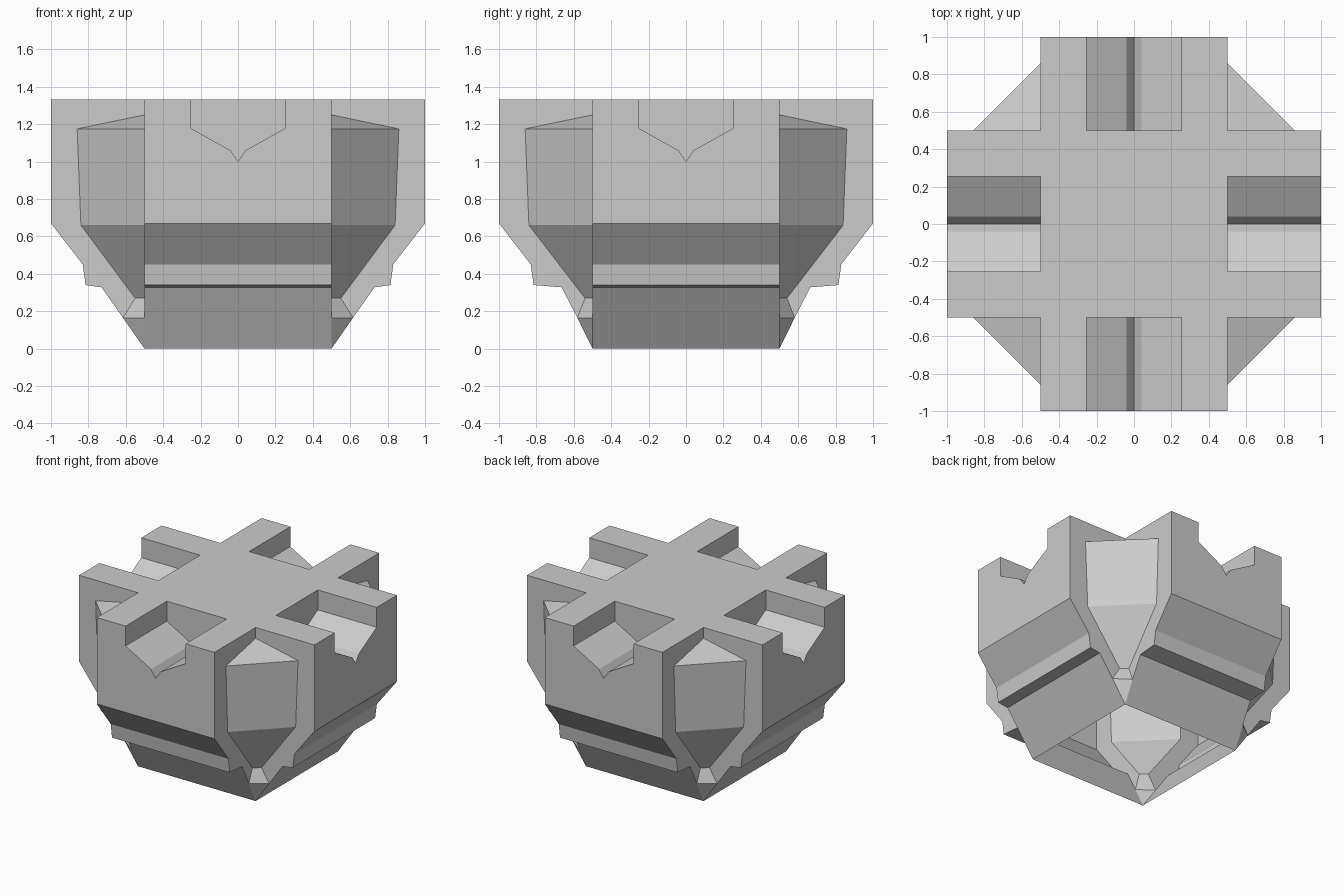
import bpy, bmesh
from mathutils import Vector

if "Cube" in bpy.data.objects:
    bpy.data.objects.remove(bpy.data.objects["Cube"])

TOP = 1.333
bm = bmesh.new()


def face(points):
    bm.faces.new([bm.verts.new(Vector(p)) for p in points])


def arm_point(axis, sign):
    # maps (outward, sideways, height) to world space for one arm
    if axis == 'x':
        return lambda u, v, z: (sign * u, sign * v, z)
    return lambda u, v, z: (-sign * v, sign * u, z)


# step = inner end of the ledge, foot/knee = where the corner block meets the arm
SPEC = {'x': dict(step=0.73, foot=0.615, knee=0.55),
        'y': dict(step=0.665, foot=0.581, knee=0.54)}
NOTCH = [(-0.255, TOP), (-0.255, 1.18), (-0.04, 1.06), (0, 1.0),
         (0.04, 1.06), (0.255, 1.18), (0.255, TOP)]


def corner_outline(s):
    return [(s['foot'], 0.165), (s['knee'], 0.27), (0.84, 0.66),
            (0.86, 1.175), (0.5, 1.25)]


top_outline = []
for axis, sign in (('x', 1), ('y', 1), ('x', -1), ('y', -1)):
    P, s = arm_point(axis, sign), SPEC[axis]
    profile = [(1, TOP), (1, 0.67), (0.83, 0.45), (0.815, 0.34), (s['step'], 0.328)]

    # end plate with the notch cut out of its upper edge
    face([P(1, -.5, .67), P(1, -.5, TOP)] + [P(1, v, z) for v, z in NOTCH]
         + [P(1, .5, TOP), P(1, .5, .67)])
    # stepped underside
    for (u0, z0), (u1, z1) in zip(profile[1:], profile[2:]):
        face([P(u0, -.5, z0), P(u0, .5, z0), P(u1, .5, z1), P(u1, -.5, z1)])
    low = [(s['step'], .328), (s['foot'], .165), (.5, 0)]
    face([P(u, -.5, z) for u, z in low] + [P(u, .5, z) for u, z in reversed(low)])
    # side walls, open where the corner blocks join
    for v in (-.5, .5):
        face([P(u, v, z) for u, z in [(.5, TOP)] + profile + corner_outline(s)])
    # notch floor and back wall
    for (v0, z0), (v1, z1) in zip(NOTCH, NOTCH[1:]):
        face([P(.5, v0, z0), P(1, v0, z0), P(1, v1, z1), P(.5, v1, z1)])
    face([P(.5, v, z) for v, z in NOTCH])
    # this arm's share of the cross-shaped top
    top_outline += [P(u, v, TOP) for u, v in (
        (.5, -.5), (1, -.5), (1, -.255), (.5, -.255), (.5, .255), (1, .255), (1, .5))]
face(top_outline)

# bevelled blocks filling the four inner corners
for sx in (-1, 1):
    for sy in (-1, 1):
        a = [(sx * u, sy * .5, z) for u, z in corner_outline(SPEC['x'])]
        b = [(sx * .5, sy * u, z) for u, z in corner_outline(SPEC['y'])]
        for i in range(3):
            face([a[i], a[i + 1], b[i + 1], b[i]])
        face([a[3], a[4], b[3]])
        face([a[0], b[0], (sx * .5, sy * .5, 0)])

# weld into one shell, open underneath
bmesh.ops.remove_doubles(bm, verts=bm.verts, dist=0.0005)
bmesh.ops.recalc_face_normals(bm, faces=bm.faces)
top = max(bm.faces, key=lambda f: f.calc_center_median().z)
if top.normal.z < 0:
    bmesh.ops.reverse_faces(bm, faces=bm.faces)
mesh = bpy.data.meshes.new("cross_hull")
bm.to_mesh(mesh)
bm.free()
bpy.context.collection.objects.link(bpy.data.objects.new("cross_hull", mesh))
